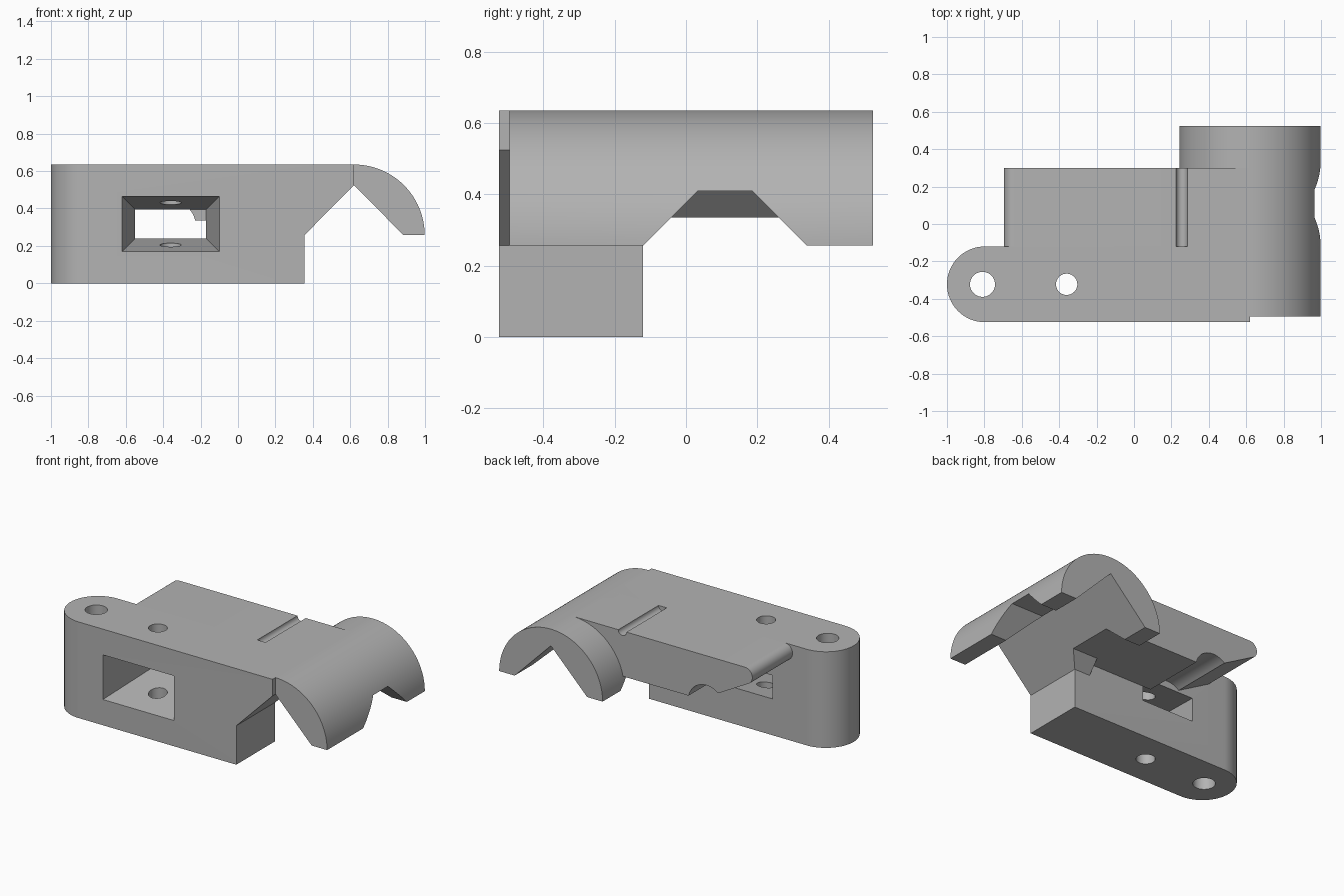
import bpy
import bmesh
from math import pi, cos, sin
from mathutils import Vector

cube = bpy.data.objects.get("Cube")
if cube:
    bpy.data.objects.remove(cube, do_unlink=True)

grey = bpy.data.materials.new("plain grey")
grey.use_nodes = True
grey.diffuse_color = (0.45, 0.45, 0.45, 1)
grey.node_tree.nodes["Principled BSDF"].inputs["Base Color"].default_value = grey.diffuse_color


def loft(name, start, end):
    """Closed solid between two matching rings of points."""
    bm = bmesh.new()
    a = [bm.verts.new(p) for p in start]
    b = [bm.verts.new(p) for p in end]
    bm.faces.new(a)
    bm.faces.new(b[::-1])
    for i in range(len(a)):
        j = (i + 1) % len(a)
        bm.faces.new((a[j], a[i], b[i], b[j]))
    bmesh.ops.recalc_face_normals(bm, faces=bm.faces)
    mesh = bpy.data.meshes.new(name)
    bm.to_mesh(mesh)
    bm.free()
    mesh.materials.append(grey)
    ob = bpy.data.objects.new(name, mesh)
    bpy.context.collection.objects.link(ob)
    return ob


def prism(name, profile, axis, lo, hi):
    """Extrude a 2D profile along x, y or z."""
    def place(p, t):
        return {"x": (t, p[0], p[1]), "y": (p[0], t, p[1]), "z": (p[0], p[1], t)}[axis]
    return loft(name, [place(p, lo) for p in profile], [place(p, hi) for p in profile])


def rect(x0, x1, z0, z1):
    return [(x0, z0), (x1, z0), (x1, z1), (x0, z1)]


def arc(cx, cy, r, a0, a1, n):
    return [(cx + r * cos(a0 + (a1 - a0) * i / n), cy + r * sin(a0 + (a1 - a0) * i / n))
            for i in range(n + 1)]


def circle(cx, cy, r, n=40):
    return arc(cx, cy, r, 0, 2 * pi, n)[:-1]


def combine(target, other, operation):
    mod = target.modifiers.new(operation.title(), "BOOLEAN")
    mod.operation = operation
    mod.solver = "EXACT"
    mod.object = other
    bpy.context.view_layer.objects.active = target
    bpy.ops.object.modifier_apply(modifier=mod.name)
    bpy.data.objects.remove(other, do_unlink=True)


TOP, FOOT, AXIS_X = 0.635, 0.257, 0.62
FRONT, WALL, BACK = -0.525, -0.12, 0.525
MID = (FRONT + WALL) / 2
END_R = (WALL - FRONT) / 2

# Upright block with a rounded end and a sloped overhang under the saddle
body = prism("clamp_body", arc(-1 + END_R, MID, END_R, pi / 2, 1.5 * pi, 32)
             + [(AXIS_X, FRONT), (AXIS_X, WALL)], "z", 0, TOP)
combine(body, prism("overhang_cut", [(0.355, -0.1), (1, -0.1), (1, FOOT), (0.355, FOOT)],
                    "y", -1, 1), "DIFFERENCE")

# Tapered window through the block
outer = rect(-0.62, -0.10, 0.17, 0.465)
inner = rect(-0.55, -0.17, 0.24, 0.395)
middle = Vector((-0.36, 0.3175))


def window_ring(y):
    t = (y - FRONT) / (WALL - FRONT)
    return [(p.x, y, p.y) for p in (Vector(o).lerp(Vector(i), t) for o, i in zip(outer, inner))]


combine(body, loft("window_cut", window_ring(FRONT - 0.05), window_ring(WALL + 0.05)), "DIFFERENCE")

# Vertical screw holes
for x, r in ((-0.81, 0.067), (-0.36, 0.057)):
    combine(body, prism("hole_cut", circle(x, MID, r), "z", -0.1, 1), "DIFFERENCE")

# Half-round saddle with a tapered relief through both legs
saddle = prism("saddle", arc(AXIS_X, FOOT, TOP - FOOT, 0, pi, 64), "y", -0.495, BACK)
combine(saddle, prism("relief_cut", [(-0.22, 0.157), (0.033, 0.41), (0.185, 0.41), (0.438, 0.157)],
                      "x", 0, 1.2), "DIFFERENCE")

# Rear plate with a rolled end and a round groove beneath
plate_profile = ([(AXIS_X, 0.335), (AXIS_X, TOP)]
                 + arc(-0.64, 0.58, 0.055, pi / 2, 1.27 * pi, 16)
                 + [(-0.445, 0.41)]
                 + arc(-0.36, 0.305, 0.135, 0.71 * pi, 0.075 * pi, 20))
plate = prism("rear_plate", plate_profile, "y", WALL - 0.001, 0.30)
combine(plate, prism("slot_cut", circle(0.255, TOP, 0.03, 24), "y", WALL, 0.4), "DIFFERENCE")
combine(saddle, prism("slot_cut", circle(0.255, TOP, 0.03, 24), "y", WALL, 0.3), "DIFFERENCE")

combine(body, saddle, "UNION")
combine(body, plate, "UNION")

# V channel along the whole saddle
apex = 0.525
combine(body, prism("channel_cut", [(AXIS_X, apex), (AXIS_X - 0.265, FOOT), (AXIS_X - 0.265, FOOT - 0.3),
                                    (AXIS_X + 0.265, FOOT - 0.3), (AXIS_X + 0.265, FOOT)],
                    "y", -1, 1), "DIFFERENCE")

bpy.ops.object.select_all(action="DESELECT")
body.select_set(True)
bpy.context.view_layer.objects.active = body
bpy.ops.object.shade_smooth_by_angle(angle=0.5)
